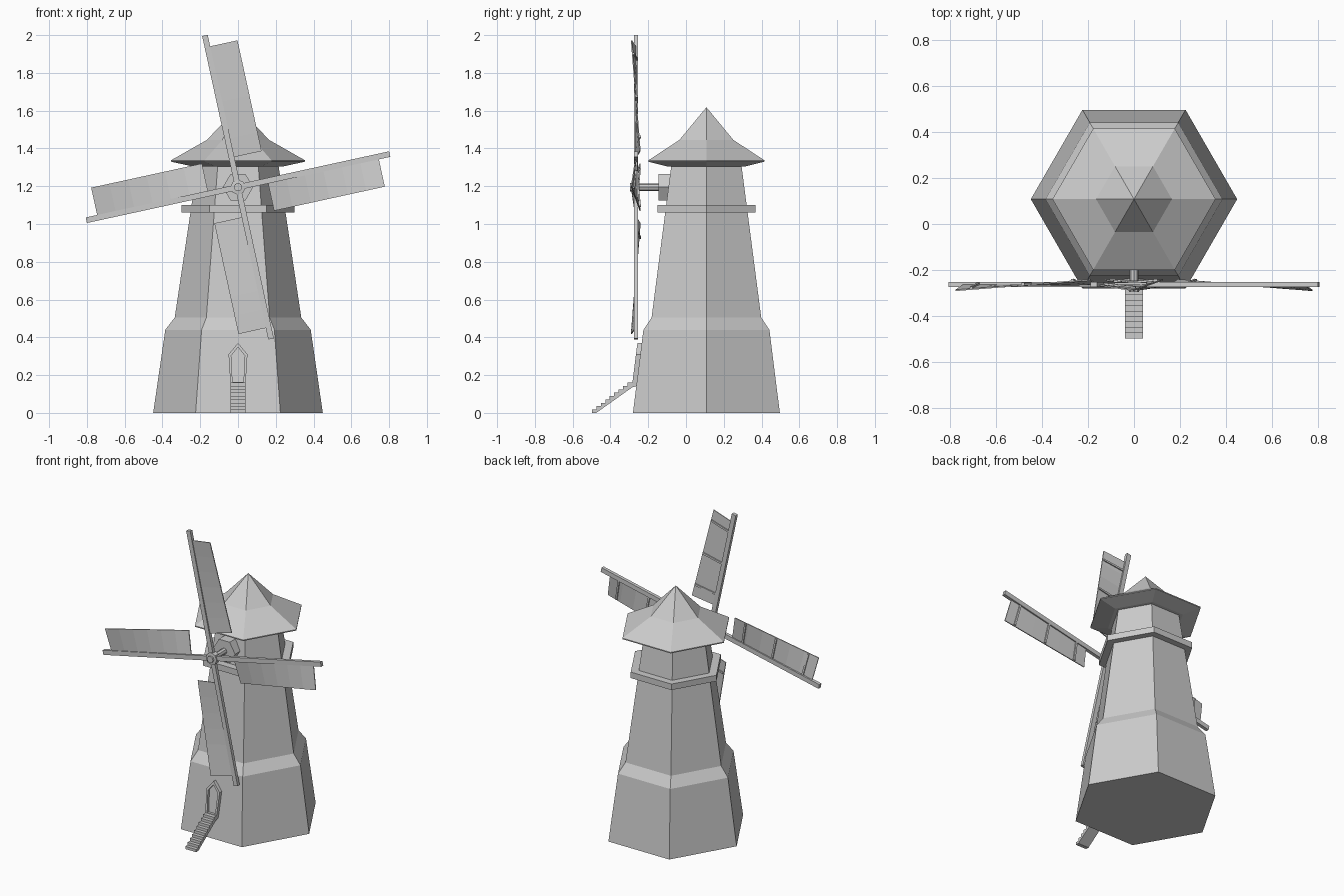
import bpy, bmesh, math
from mathutils import Vector

cube = bpy.data.objects.get("Cube")
if cube:
    bpy.data.objects.remove(cube, do_unlink=True)

grey = bpy.data.materials.new("plain grey")
grey.use_nodes = True
COLOUR = (0.6, 0.6, 0.6, 1)
grey.diffuse_color = COLOUR
grey.node_tree.nodes["Principled BSDF"].inputs["Base Color"].default_value = COLOUR

CY = 0.108      # tower axis
HUB_Z = 1.195   # sail axis height


def finish(name, bm):
    bmesh.ops.remove_doubles(bm, verts=bm.verts, dist=1e-5)
    bmesh.ops.recalc_face_normals(bm, faces=bm.faces)
    mesh = bpy.data.meshes.new(name)
    bm.to_mesh(mesh)
    bm.free()
    mesh.materials.append(grey)
    ob = bpy.data.objects.new(name, mesh)
    bpy.context.collection.objects.link(ob)
    return ob


def loft(bm, loops, caps=True, close=False):
    """Skin a list of equal-length point loops; cap or join the ends."""
    rings = [[bm.verts.new(p) for p in loop] for loop in loops]
    pairs = list(zip(rings, rings[1:]))
    if close:
        pairs.append((rings[-1], rings[0]))
    for a, b in pairs:
        n = len(a)
        for i in range(n):
            j = (i + 1) % n
            bm.faces.new((a[i], a[j], b[j], b[i]))
    if caps and not close:
        bm.faces.new(rings[0])
        bm.faces.new(rings[-1])


def hexagon(r, z):
    return [(r * math.cos(math.radians(60 * i)),
             CY + r * math.sin(math.radians(60 * i)), z) for i in range(6)]


def upright(name, profile):
    bm = bmesh.new()
    loft(bm, [hexagon(r, z) for r, z in profile])
    return finish(name, bm)


def along_y(name, sides, profile):
    """Turned part around the sail axis; profile holds (radius, y)."""
    bm = bmesh.new()
    loft(bm, [[(r * math.cos(2 * math.pi * i / sides), y,
                HUB_Z + r * math.sin(2 * math.pi * i / sides))
               for i in range(sides)] for r, y in profile])
    return finish(name, bm)


# Tower, gallery and roof
upright("tower", [(0.449, 0), (0.385, 0.44), (0.335, 0.505), (0.213, 1.32)])
upright("gallery_ring", [(0.30, 1.06), (0.30, 1.10)])
upright("roof", [(0.24, 1.305), (0.355, 1.33), (0.355, 1.337),
                 (0.165, 1.445), (0.001, 1.617)])

# Axle housing, axle and hub
along_y("axle_housing", 6, [(0.08, -0.145), (0.08, -0.06)])
along_y("axle", 8, [(0.02, -0.25), (0.02, -0.14)])
along_y("hub", 8, [(0.022, -0.296), (0.022, -0.284), (0.04, -0.282), (0.04, -0.245)])


# Four sails, each a spar, a twisted board and ribs behind it
def sail_point(a, u, v, y):
    return Vector((v * math.cos(a) - u * math.sin(a), y,
                   HUB_Z + u * math.cos(a) + v * math.sin(a)))


def board_y(u, v):
    edge = -0.243 - 0.046 * (u - 0.16) / 0.6
    return -0.265 + (edge + 0.265) * v / 0.163


def section(a, u, v0, v1, front, back):
    return [sail_point(a, u, v, board_y(u, v) + d)
            for v, d in ((v0, front), (v1, front), (v1, back), (v0, back))]


for k in range(4):
    a = math.radians(12.3 + 90 * k)
    bm = bmesh.new()
    loft(bm, [[sail_point(a, u, v, y) for v, y in
               ((-0.015, -0.275), (0.015, -0.275), (0.015, -0.253), (-0.015, -0.253))]
              for u in (0, 0.822)])
    finish(f"sail_spar_{k + 1}", bm)
    bm = bmesh.new()
    loft(bm, [section(a, 0.16 + 0.1 * i, 0.012, 0.163, -0.003, 0.003) for i in range(7)])
    finish(f"sail_board_{k + 1}", bm)
    bm = bmesh.new()
    for u in (0.24, 0.46, 0.69):
        loft(bm, [section(a, u + s, 0.0, 0.158, 0.001, 0.011) for s in (-0.006, 0.006)])
    finish(f"sail_ribs_{k + 1}", bm)


# Door with a pointed frame, leaning with the front wall
def on_wall(points, out):
    lean = (0.449 - 0.385) / 0.44
    return [(x, CY - (0.449 - lean * z) * math.cos(math.pi / 6) - out, z)
            for x, z in points]


outer = [(-0.04, 0.15), (0.04, 0.15), (0.05, 0.31), (0, 0.37), (-0.05, 0.31)]
inner = [(-0.029, 0.163), (0.029, 0.163), (0.036, 0.303), (0, 0.348), (-0.036, 0.303)]
bm = bmesh.new()
loft(bm, [on_wall(outer, -0.01), on_wall(outer, 0.023),
          on_wall(inner, 0.023), on_wall(inner, -0.01)], close=True)
finish("door_frame", bm)
bm = bmesh.new()
loft(bm, [on_wall(inner, -0.01), on_wall(inner, 0.006)])
finish("door", bm)

# Front stairs: stepped profile with a sloping underside
STEPS = 9
side = []
for i in range(STEPS):
    y = -0.498 + 0.212 * i / STEPS
    side += [(y, 0.16 * i / STEPS), (y, 0.16 * (i + 1) / STEPS)]
side += [(-0.25, 0.16), (-0.25, 0.145), (-0.285, 0.135), (-0.475, 0)]
bm = bmesh.new()
loft(bm, [[(x, y, z) for y, z in side] for x in (-0.04, 0.04)])
finish("stairs", bm)
